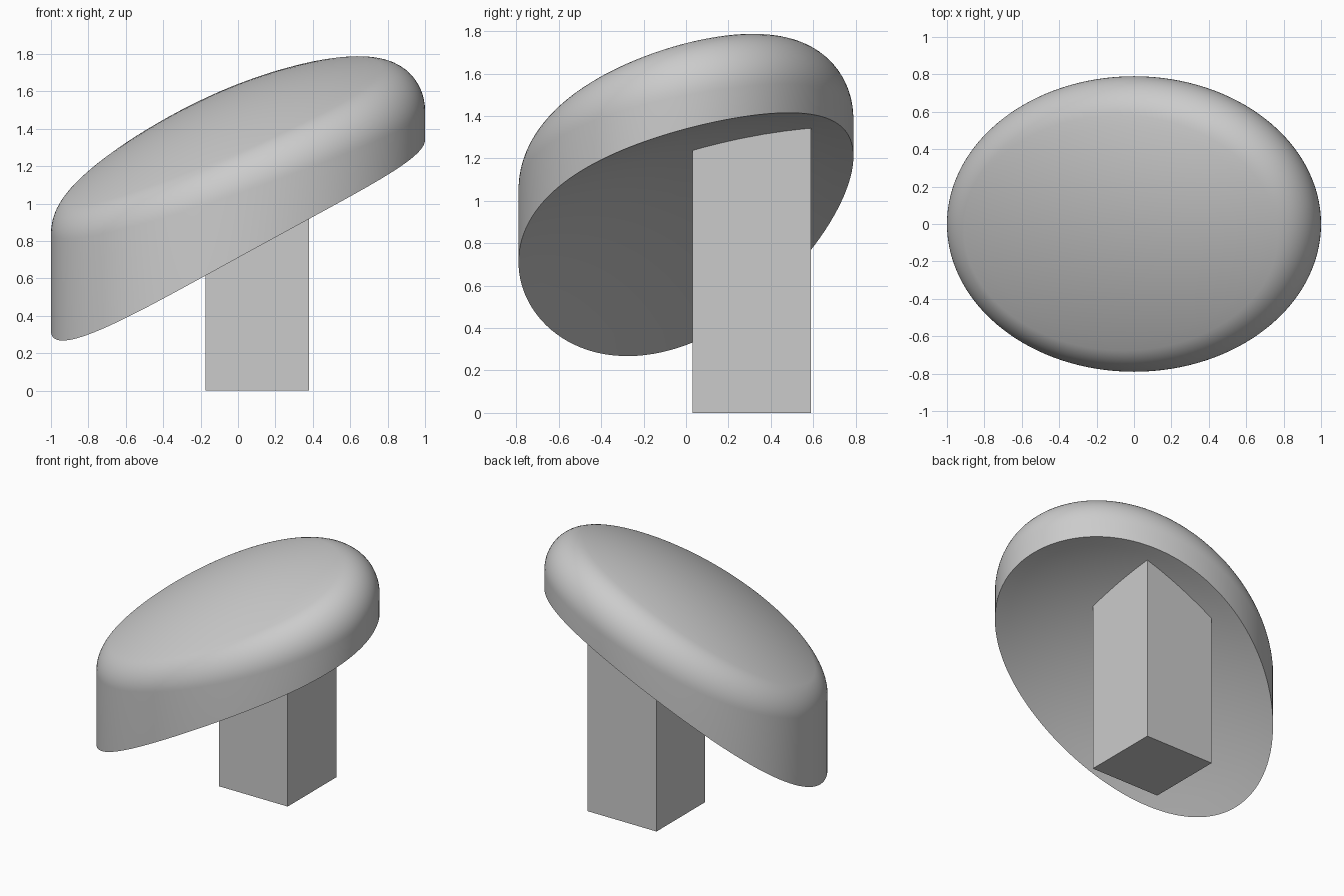
import bpy
import bmesh
import math

HALF_X, HALF_Y = 1.0, 0.79
FILLET = 0.25
SEGMENTS = 128
ARC_STEPS = 14
DISC_STEPS = 10

cube = bpy.data.objects.get("Cube")
if cube:
    bpy.data.objects.remove(cube, do_unlink=True)

grey = bpy.data.materials.new("plain_grey")
grey.use_nodes = True
colour = (0.6, 0.6, 0.6, 1)
grey.diffuse_color = colour
grey.node_tree.nodes["Principled BSDF"].inputs["Base Color"].default_value = colour


def underside(x, y):
    """Hollow, tilted lower surface of the cap."""
    return 1.07 + 0.51 * x + 0.316 * y - 0.24 * x * x - 0.176 * y * y - 0.05 * x * y


def dome(x, y):
    """Tilted upper surface of the cap before its edge is rounded."""
    return 1.576 + 0.39 * x + 0.262 * y - 0.223 * x * x - 0.27 * y * y


def dome_slope(x, y):
    return 0.39 - 0.446 * x, 0.262 - 0.54 * y


def cap_column(angle):
    """Points from the underside rim, up the wall and over the rounded edge."""
    ex, ey = HALF_X * math.cos(angle), HALF_Y * math.sin(angle)
    nx, ny = -math.cos(angle) / HALF_X, -math.sin(angle) / HALF_Y
    size = math.hypot(nx, ny)
    nx, ny = nx / size, ny / size
    gx, gy = dome_slope(ex, ey)
    inward = gx * nx + gy * ny
    stretch = math.hypot(1, gy * nx - gx * ny)
    theta = math.atan(inward / stretch)
    reach = FILLET * math.tan((math.pi / 2 - theta) / 2)

    # Underside, from near the centre out to the rim
    points = []
    for i in range(1, DISC_STEPS + 1):
        s = i / DISC_STEPS
        points.append((ex * s, ey * s, underside(ex * s, ey * s)))
    # Rounded edge, from the wall to the dome
    for i in range(ARC_STEPS + 1):
        a = (math.pi / 2 - theta) * i / ARC_STEPS
        d = FILLET * (1 - math.cos(a))
        drop = stretch * (d * math.tan(theta) + reach - FILLET * math.sin(a))
        x, y = ex + nx * d, ey + ny * d
        points.append((x, y, dome(x, y) - drop))
    # Dome, in towards the centre
    for i in range(1, DISC_STEPS):
        s = 1 - i / DISC_STEPS
        points.append((x * s, y * s, dome(x * s, y * s)))
    return points


def add_object(name, bm):
    bmesh.ops.recalc_face_normals(bm, faces=bm.faces)
    mesh = bpy.data.meshes.new(name)
    bm.to_mesh(mesh)
    bm.free()
    mesh.materials.append(grey)
    obj = bpy.data.objects.new(name, mesh)
    bpy.context.collection.objects.link(obj)
    return obj


# Tilted oval cap
bm = bmesh.new()
columns = [[bm.verts.new(p) for p in cap_column(math.tau * i / SEGMENTS)]
           for i in range(SEGMENTS)]
low = bm.verts.new((0, 0, underside(0, 0)))
high = bm.verts.new((0, 0, dome(0, 0)))
for i, col in enumerate(columns):
    nxt = columns[(i + 1) % SEGMENTS]
    bm.faces.new((low, nxt[0], col[0]))
    bm.faces.new((high, col[-1], nxt[-1]))
    for j in range(len(col) - 1):
        bm.faces.new((col[j], nxt[j], nxt[j + 1], col[j + 1]))
cap = add_object("cap", bm)
bpy.ops.object.select_all(action="DESELECT")
cap.select_set(True)
bpy.context.view_layer.objects.active = cap
bpy.ops.object.shade_smooth_by_angle(angle=math.radians(35))

# Square post, ending inside the cap
bm = bmesh.new()
bmesh.ops.create_cube(bm, size=1)
bmesh.ops.scale(bm, vec=(0.555, 0.56, 1.4), verts=bm.verts)
bmesh.ops.translate(bm, vec=(0.1025, 0.31, 0.7), verts=bm.verts)
add_object("post", bm)
